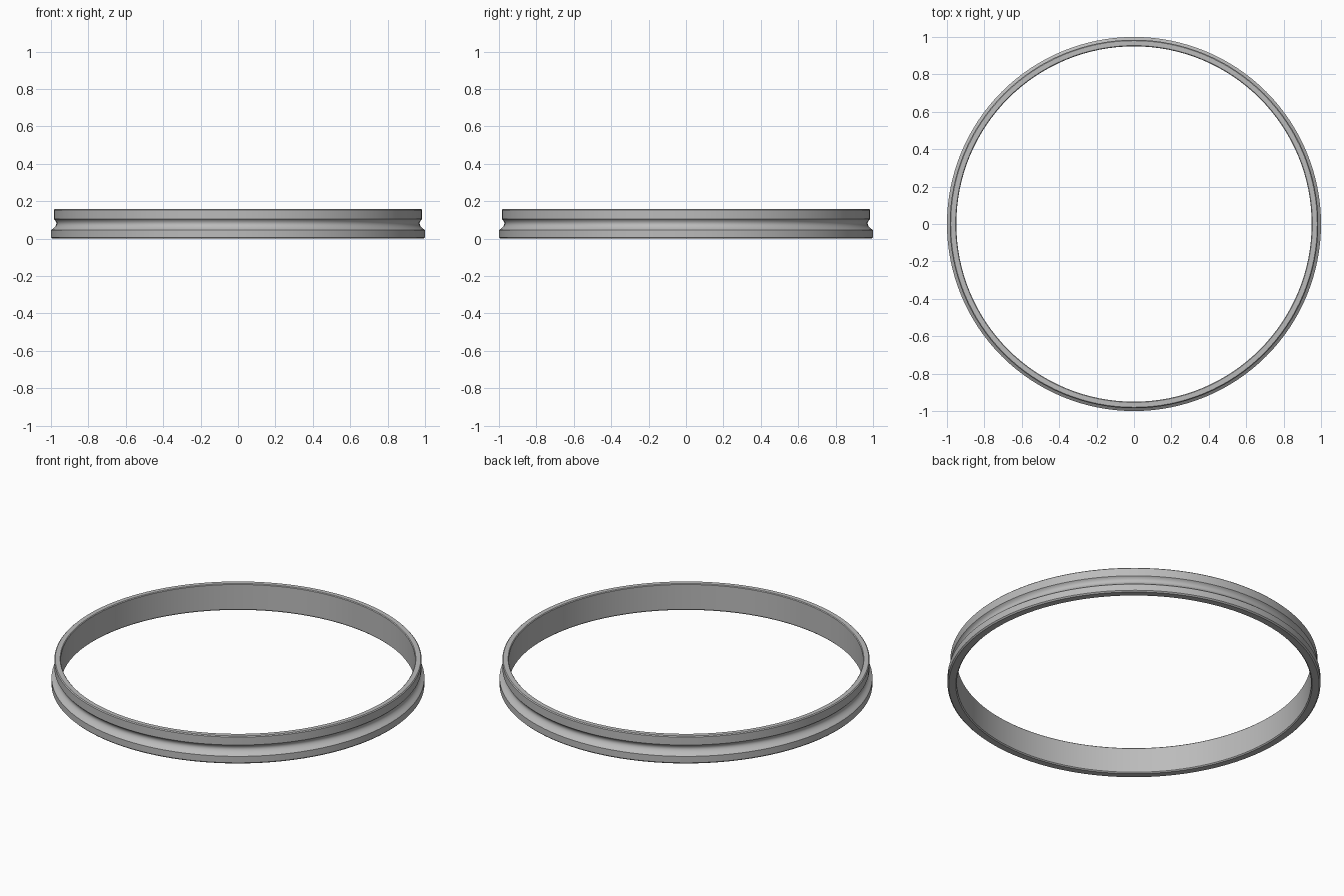
import bpy, bmesh, math

cube = bpy.data.objects.get("Cube")
if cube:
    bpy.data.objects.remove(cube, do_unlink=True)

# Plain grey metal
grey = bpy.data.materials.new("grey_metal")
grey.use_nodes = True
colour = (0.5, 0.5, 0.5, 1)
grey.diffuse_color = colour
grey.node_tree.nodes["Principled BSDF"].inputs["Base Color"].default_value = colour

SEGMENTS = 128
INNER, LOWER, UPPER, HEIGHT = 0.95, 1.0, 0.985, 0.157

# Cross-section (radius, height): lower flange, rounded groove, upper flange, bore
profile = [(INNER + 0.006, 0), (LOWER - 0.007, 0), (LOWER, 0.007), (LOWER, 0.045)]
GROOVE_STEPS = 10
for i in range(GROOVE_STEPS + 1):
    t = i / GROOVE_STEPS
    rim = 0.994 + (UPPER - 0.994) * t
    profile.append((rim - 0.018 * math.sin(math.pi * t) ** 0.8, 0.05 + 0.055 * t))
profile += [(UPPER, 0.108), (UPPER, HEIGHT - 0.005), (UPPER - 0.005, HEIGHT),
            (INNER + 0.004, HEIGHT), (INNER, HEIGHT - 0.004), (INNER, 0.006)]

# Revolve the closed cross-section around the vertical axis
bm = bmesh.new()
rings = []
for s in range(SEGMENTS):
    a = math.tau * s / SEGMENTS
    rings.append([bm.verts.new((r * math.cos(a), r * math.sin(a), z)) for r, z in profile])
count = len(profile)
for s in range(SEGMENTS):
    ring, following = rings[s], rings[(s + 1) % SEGMENTS]
    for i in range(count):
        j = (i + 1) % count
        bm.faces.new((ring[i], following[i], following[j], ring[j]))
bmesh.ops.recalc_face_normals(bm, faces=bm.faces)

mesh = bpy.data.meshes.new("grooved_ring")
bm.to_mesh(mesh)
bm.free()
mesh.materials.append(grey)
ring_object = bpy.data.objects.new("grooved_ring", mesh)
bpy.context.collection.objects.link(ring_object)

# Smooth around the ring, crisp at the flange edges
bpy.ops.object.select_all(action="DESELECT")
ring_object.select_set(True)
bpy.context.view_layer.objects.active = ring_object
bpy.ops.object.shade_smooth_by_angle(angle=math.radians(30))
